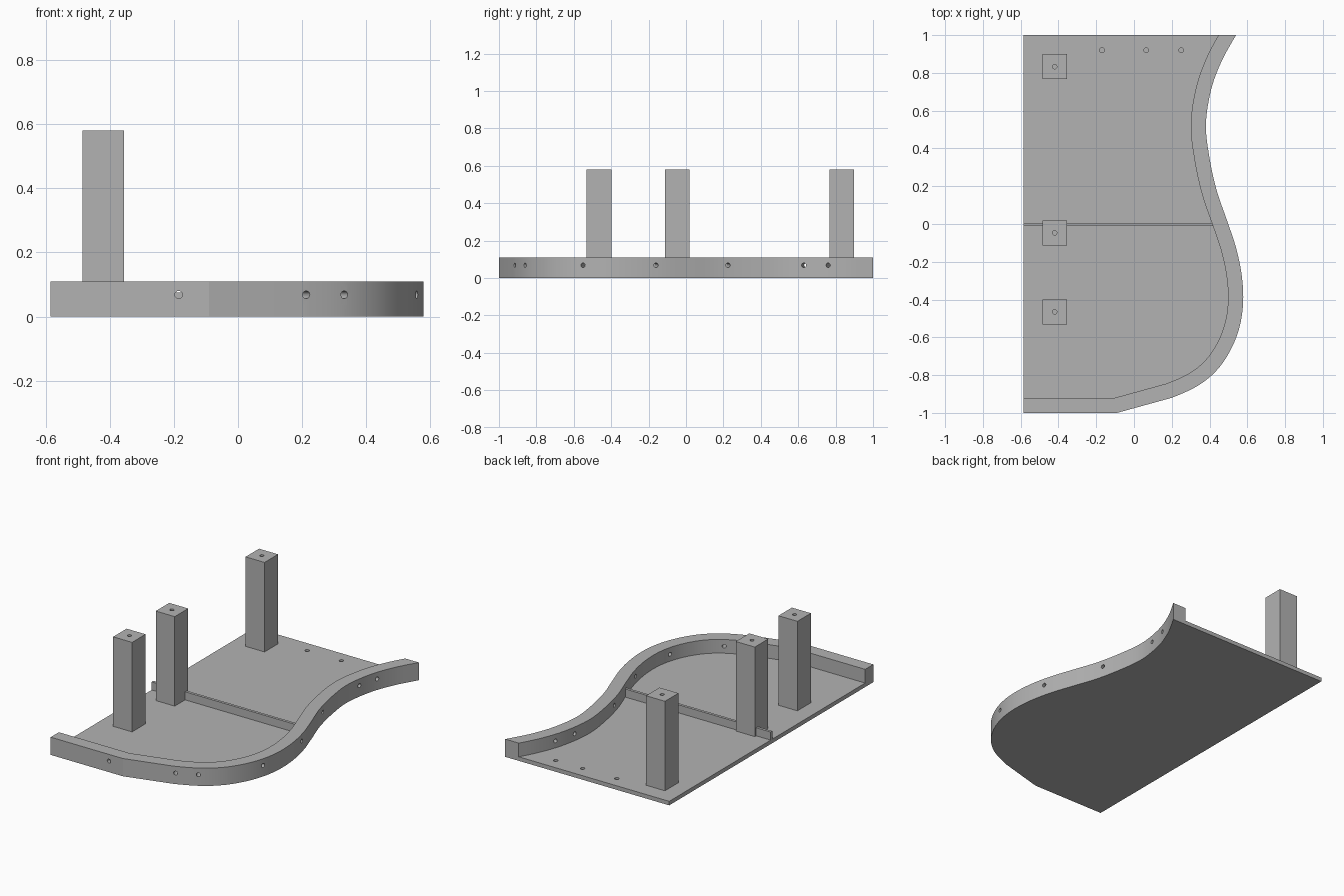
import bpy, bmesh, math
from mathutils import Vector, Matrix

if "Cube" in bpy.data.objects:
    bpy.data.objects.remove(bpy.data.objects["Cube"])

LEFT, FLOOR, TOP, POST_TOP, WALL = -0.585, 0.025, 0.11, 0.58, 0.08

grey = bpy.data.materials.new("plain_grey")
grey.diffuse_color = (0.45, 0.45, 0.45, 1)
grey.use_nodes = True
grey.node_tree.nodes["Principled BSDF"].inputs["Base Color"].default_value = grey.diffuse_color


def finish(name, bm):
    bmesh.ops.recalc_face_normals(bm, faces=bm.faces)
    mesh = bpy.data.meshes.new(name)
    bm.to_mesh(mesh)
    bm.free()
    mesh.materials.append(grey)
    ob = bpy.data.objects.new(name, mesh)
    bpy.context.collection.objects.link(ob)
    return ob


def prism(name, outline, z0, z1):
    bm = bmesh.new()
    face = bm.faces.new([bm.verts.new((p[0], p[1], z0)) for p in outline])
    out = bmesh.ops.extrude_face_region(bm, geom=[face])
    verts = [v for v in out["geom"] if isinstance(v, bmesh.types.BMVert)]
    bmesh.ops.translate(bm, verts=verts, vec=(0, 0, z1 - z0))
    return finish(name, bm)


def box(name, x0, x1, y0, y1, z0, z1):
    return prism(name, [(x0, y0), (x1, y0), (x1, y1), (x0, y1)], z0, z1)


def drill(ob, holes, radius=0.012):
    """Cut round holes given as (centre, axis, length)."""
    bm = bmesh.new()
    for centre, axis, length in holes:
        turn = Vector(axis).to_track_quat('Z', 'Y').to_matrix().to_4x4()
        bmesh.ops.create_cone(bm, cap_ends=True, segments=20, radius1=radius,
                              radius2=radius, depth=length,
                              matrix=Matrix.Translation(centre) @ turn)
    cutter = finish("hole_cutter", bm)
    cutter.hide_render = True
    mod = ob.modifiers.new("holes", 'BOOLEAN')
    mod.operation, mod.solver, mod.object = 'DIFFERENCE', 'EXACT', cutter
    bpy.ops.object.select_all(action='DESELECT')
    bpy.context.view_layer.objects.active = ob
    ob.select_set(True)
    bpy.ops.object.modifier_apply(modifier=mod.name)
    bpy.data.objects.remove(cutter)
    bpy.ops.object.shade_smooth_by_angle(angle=math.radians(12))


# Curved outer edge: smooth spline, then two straight runs along the front
keys = [Vector(p) for p in (
    (0.61, 1.12), (0.54, 1), (0.463, 0.86), (0.408, 0.71), (0.381, 0.53),
    (0.398, 0.36), (0.437, 0.18), (0.492, 0.02), (0.54, -0.125),
    (0.57, -0.27), (0.578, -0.41), (0.56, -0.54), (0.515, -0.66),
    (0.442, -0.77), (0.34, -0.855), (0.2, -0.92), (0.1, -0.948))]
outer = []
for a, b, c, d in zip(keys, keys[1:], keys[2:], keys[3:]):
    for i in range(6):
        t = i / 6
        outer.append(0.5 * (2 * b + (c - a) * t + (2 * a - 5 * b + 4 * c - d) * t * t
                            + (3 * b - a - 3 * c + d) * t ** 3))
outer += [keys[-2], Vector((-0.09, -1)), Vector((LEFT, -1))]

# Inner edge: mitred offset of the outer edge
normals = []
for a, b in zip(outer, outer[1:]):
    d = (b - a).normalized()
    normals.append(Vector((d.y, -d.x)))
inner = []
for i, p in enumerate(outer):
    n0, n1 = normals[max(i - 1, 0)], normals[min(i, len(normals) - 1)]
    inner.append(p + (n0 + n1) * (WALL / (1 + n0.dot(n1))))
slope = (outer[1] - outer[0]).normalized()
first = inner[0] + slope * ((1 - inner[0].y) / slope.y)
inner = [first] + [p for p in inner[1:] if p.y < first.y - 0.01]

# Floor plate with three shallow holes near the back edge
plate = prism("base_plate", outer + [Vector((LEFT, 1))], 0, FLOOR)
drill(plate, [((x, 0.92, FLOOR), (0, 0, 1), 0.03) for x in (-0.17, 0.065, 0.25)], 0.013)

# Curved rim wall, drilled square to its surface
wall = prism("curved_wall", outer + inner[::-1], FLOOR, TOP)
holes = [((-0.185, -1 + WALL / 2, 0.068), (0, 1, 0), 0.2)]
for y in (-0.915, -0.86, -0.55, -0.16, 0.225, 0.63, 0.76):
    for a, b, n in zip(outer, outer[1:], normals):
        if b.y <= y < a.y:
            p = a.lerp(b, (y - a.y) / (b.y - a.y)) + n * WALL / 2
            holes.append(((p.x, p.y, 0.068), (n.x, n.y, 0), 0.2))
            break
drill(wall, holes)

# Low rib across the floor
box("cross_rib", LEFT, 0.42, -0.011, 0.006, FLOOR, 0.075)

# Square posts, each with a hole in the top
for i, y in enumerate((-0.465, -0.047, 0.833)):
    post = box(f"post_{i + 1}", -0.485, -0.355, y - 0.066, y + 0.066, FLOOR, POST_TOP)
    drill(post, [((-0.42, y, POST_TOP), (0, 0, 1), 0.2)])
